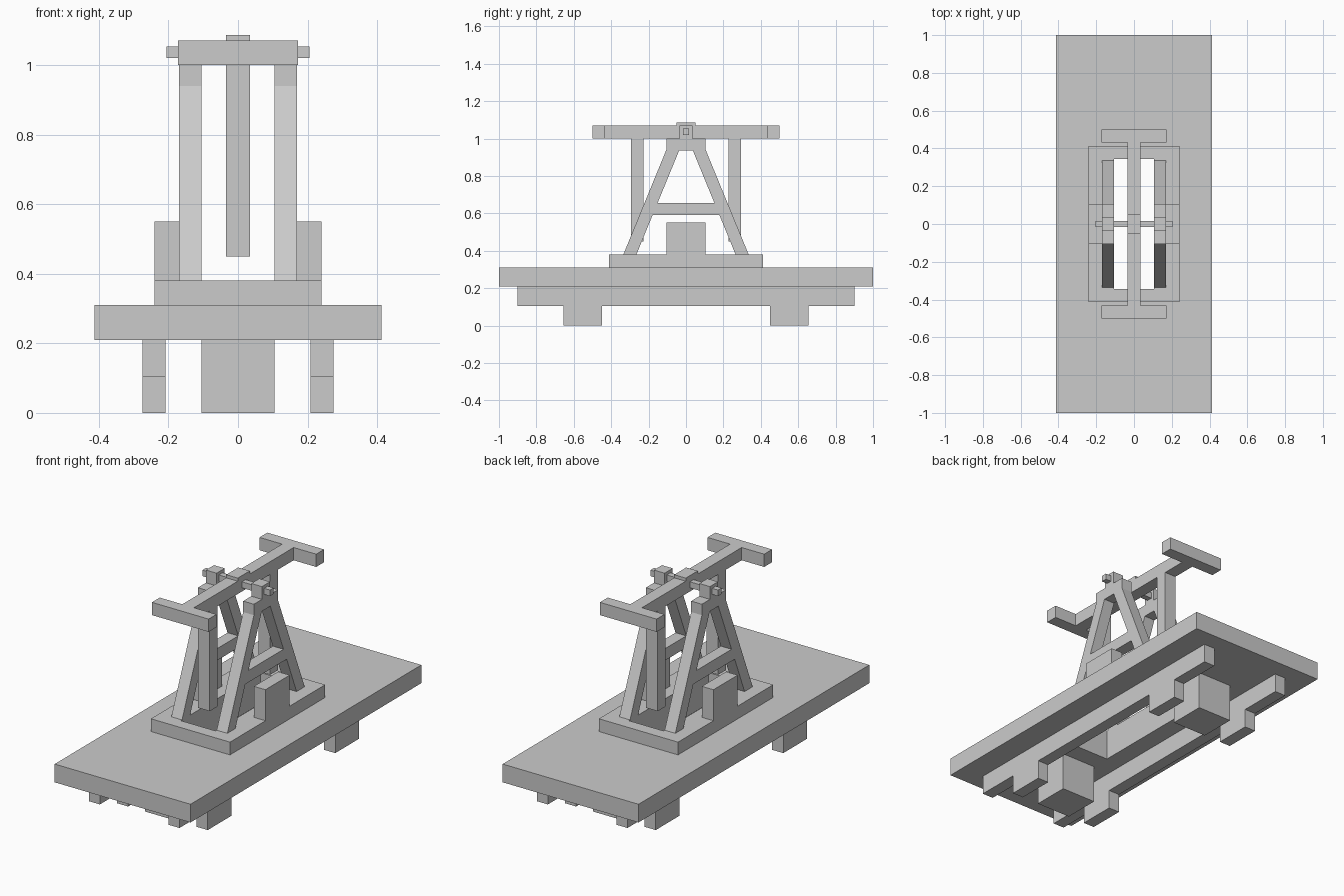
import bpy, bmesh
from mathutils import Vector

if "Cube" in bpy.data.objects:
    bpy.data.objects.remove(bpy.data.objects["Cube"])


def box(name, x, y, z):
    """Axis-aligned box from (min, max) ranges."""
    bm = bmesh.new()
    bmesh.ops.create_cube(bm, size=1)
    for v in bm.verts:
        v.co = [r[0] if c < 0 else r[1] for c, r in zip(v.co, (x, y, z))]
    return finish(name, bm)


def plate(name, loops, to3d, depth):
    """Extrude a flat outline (first loop) with holes (other loops)."""
    bm = bmesh.new()
    edges = []
    for loop in loops:
        vs = [bm.verts.new(to3d(a, b)) for a, b in loop]
        edges += [bm.edges.new((vs[i - 1], vs[i])) for i in range(len(vs))]
    bmesh.ops.triangle_fill(bm, use_beauty=True, edges=edges)
    ext = bmesh.ops.extrude_face_region(bm, geom=bm.faces[:], use_keep_orig=True)
    moved = [g for g in ext["geom"] if isinstance(g, bmesh.types.BMVert)]
    bmesh.ops.translate(bm, verts=moved, vec=Vector(depth))
    return finish(name, bm)


def finish(name, bm):
    bmesh.ops.recalc_face_normals(bm, faces=bm.faces[:])
    me = bpy.data.meshes.new(name)
    bm.to_mesh(me)
    bm.free()
    ob = bpy.data.objects.new(name, me)
    bpy.context.collection.objects.link(ob)
    return ob


def rect(w, h):
    return [(-w, -h), (w, -h), (w, h), (-w, h)]


def span(s, a, b):
    """Range a..b mirrored to side s."""
    return tuple(sorted((s * a, s * b)))


# Deck and raised base frame, both open in the middle
opening = rect(0.105, 0.345)
plate("deck", [rect(0.412, 1.0), opening], lambda a, b: (a, b, 0.21), (0, 0, 0.10))
plate("base_frame", [rect(0.24, 0.412), opening], lambda a, b: (a, b, 0.31), (0, 0, 0.07))

# A-frame outline in y, z: legs, crossbar and cap
half = [(0.105, 1.0), (0.105, 0.94), (0.335, 0.38), (0.265, 0.38), (0.179, 0.59)]
a_outer = half + [(-y, z) for y, z in reversed(half)]
a_window = [(-0.152, 0.655), (0.152, 0.655), (0.037, 0.935), (-0.037, 0.935)]

for s, side in ((-1, "left"), (1, "right")):
    x0 = span(s, 0.105, 0.17)
    plate(f"a_frame_{side}", [a_outer, a_window], lambda a, b: (x0[0], a, b), (0.065, 0, 0))
    box(f"axle_bearing_{side}", x0, (-0.035, 0.035), (1.0, 1.07))
    box(f"side_block_{side}", span(s, 0.17, 0.24), (-0.105, 0.105), (0.38, 0.55))

    # Underside rail and its feet
    rail_x = span(s, 0.208, 0.275)
    box(f"under_rail_{side}", rail_x, (-0.9, 0.9), (0.105, 0.21))
    for e, end in ((-1, "front"), (1, "back")):
        box(f"rail_foot_{end}_{side}", rail_x, span(e, 0.45, 0.655), (0, 0.105))

# Rocking beam with cap and axle
box("rocking_beam", (-0.035, 0.035), (-0.432, 0.432), (1.0, 1.07))
box("beam_cap", (-0.035, 0.035), (-0.052, 0.052), (1.07, 1.087))
box("axle", (-0.205, 0.205), (-0.016, 0.016), (1.02, 1.053))

# Handles, hanging rods and the central blocks under the deck
for e, end in ((-1, "front"), (1, "back")):
    box(f"handle_{end}", (-0.172, 0.172), span(e, 0.432, 0.5), (1.0, 1.07))
    box(f"hanging_rod_{end}", (-0.035, 0.035), span(e, 0.228, 0.295), (0.45, 1.0))
    box(f"under_block_{end}", (-0.105, 0.105), span(e, 0.45, 0.655), (0, 0.21))
